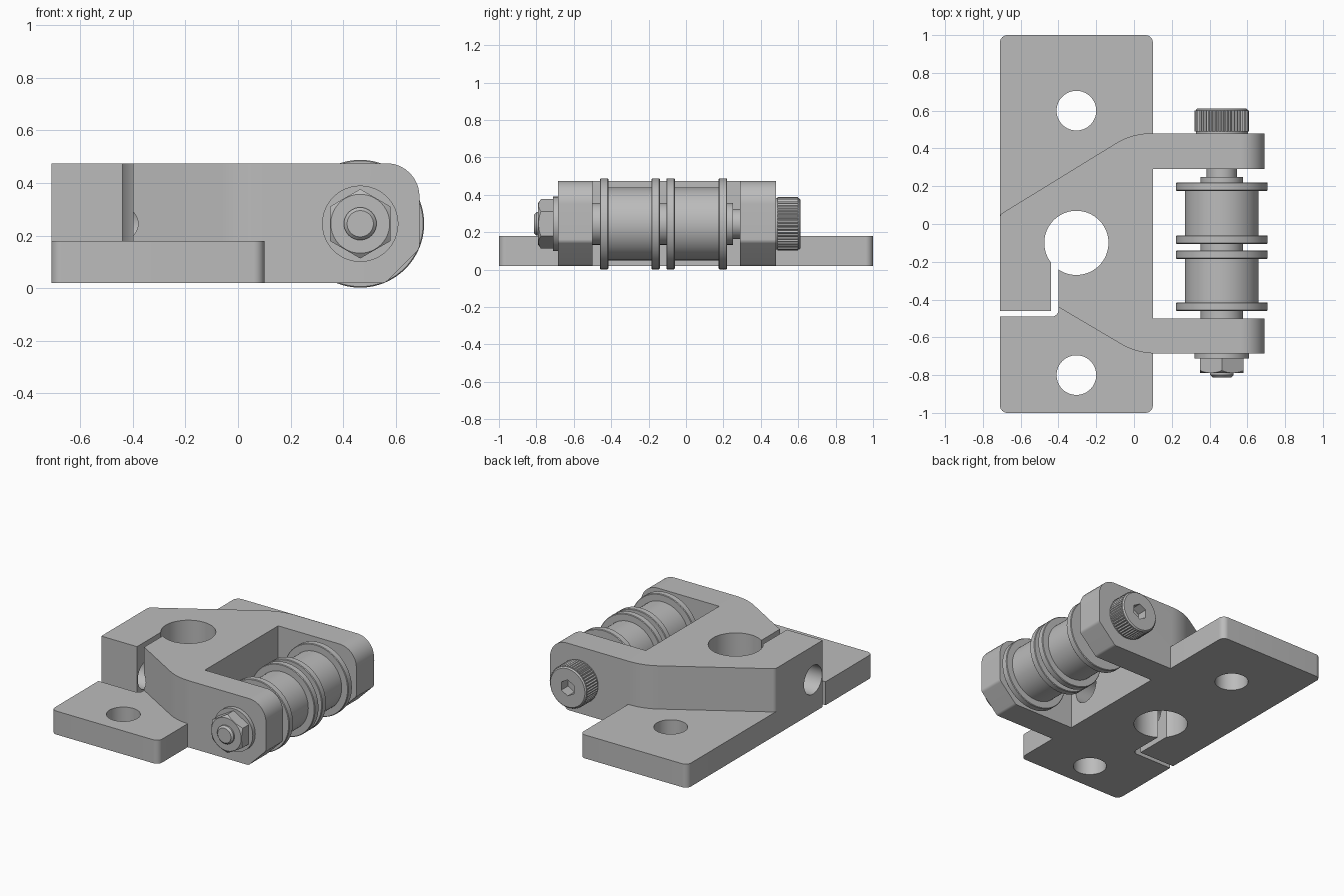
import bpy, bmesh, math
from mathutils import Vector

if "Cube" in bpy.data.objects:
    bpy.data.objects.remove(bpy.data.objects["Cube"], do_unlink=True)

GREY = bpy.data.materials.new("machined_grey")
GREY.use_nodes = True
GREY.diffuse_color = (0.5, 0.5, 0.5, 1)
GREY.node_tree.nodes["Principled BSDF"].inputs["Base Color"].default_value = (0.5, 0.5, 0.5, 1)

AXLE_X, AXLE_Z = 0.465, 0.245
BOTTOM, TOP = 0.02, 0.475


def finish(name, bm):
    bmesh.ops.recalc_face_normals(bm, faces=bm.faces)
    mesh = bpy.data.meshes.new(name)
    bm.to_mesh(mesh)
    bm.free()
    mesh.materials.append(GREY)
    obj = bpy.data.objects.new(name, mesh)
    bpy.context.collection.objects.link(obj)
    return obj


def rounded(points):
    """Outline from (u, v) or (u, v, radius) corners."""
    out = []
    for i, corner in enumerate(points):
        p = Vector(corner[:2])
        if len(corner) == 2:
            out.append(p)
            continue
        a = (Vector(points[i - 1][:2]) - p).normalized()
        b = (Vector(points[(i + 1) % len(points)][:2]) - p).normalized()
        half = a.angle(b) / 2
        r = corner[2]
        centre = p + (a + b).normalized() * r / math.sin(half)
        start = p + a * r / math.tan(half) - centre
        end = p + b * r / math.tan(half) - centre
        steps = 10
        for k in range(steps + 1):
            t = k / steps
            out.append(centre + (start * (1 - t) + end * t).normalized() * r)
    return out


def circle(u, v, r, n=64):
    return [(u + r * math.sin(math.tau * k / n), v + r * math.cos(math.tau * k / n)) for k in range(n)]


def prism(name, outline, lo, hi, axis="z"):
    """Extrude an outline along the given axis."""
    place = {"x": lambda u, v, w: (w, u, v),
             "y": lambda u, v, w: (u, w, v),
             "z": lambda u, v, w: (u, v, w)}[axis]
    bm = bmesh.new()
    rings = [[bm.verts.new(place(u, v, w)) for u, v in outline] for w in (lo, hi)]
    n = len(outline)
    for ring in rings:
        bm.faces.new(ring)
    for i in range(n):
        j = (i + 1) % n
        bm.faces.new((rings[0][i], rings[0][j], rings[1][j], rings[1][i]))
    return finish(name, bm)


def turned(name, profile, n=64):
    """Solid of revolution around the axle from (y, radius) points."""
    bm = bmesh.new()
    rings = [[bm.verts.new((x, y, z)) for x, z in circle(AXLE_X, AXLE_Z, r, n)] for y, r in profile]
    bm.faces.new(rings[0])
    bm.faces.new(rings[-1])
    for a, b in zip(rings, rings[1:]):
        for i in range(n):
            j = (i + 1) % n
            bm.faces.new((a[i], a[j], b[j], b[i]))
    return finish(name, bm)


def combine(obj, tool, operation):
    mod = obj.modifiers.new("combine", "BOOLEAN")
    mod.operation = operation
    mod.solver = "EXACT"
    mod.object = tool
    bpy.context.view_layer.objects.active = obj
    bpy.ops.object.modifier_apply(modifier=mod.name)
    bpy.data.objects.remove(tool, do_unlink=True)


def smooth(obj):
    bpy.ops.object.select_all(action="DESELECT")
    obj.select_set(True)
    bpy.context.view_layer.objects.active = obj
    bpy.ops.object.shade_smooth_by_angle(angle=math.radians(25))


# Bracket: forked body joined to the mounting plate, trimmed to the side profile
bracket = prism("bracket", rounded([
    (-0.71, 0.05, 0.03), (-0.71, -0.46), (-0.42, -0.46), (-0.40, -0.44),
    (0.015, -0.685, 0.35), (0.8, -0.685), (0.8, -0.50), (0.10, -0.50),
    (0.10, 0.29), (0.8, 0.29), (0.8, 0.48), (-0.01, 0.48, 0.35)]), -0.1, 0.6)
plate = prism("plate", rounded([
    (-0.71, -1, 0.04), (0.10, -1, 0.04), (0.10, 1, 0.04), (-0.71, 1, 0.04)]), -0.1, 0.18)
combine(bracket, plate, "UNION")
side = prism("side_profile", rounded([
    (-0.9, BOTTOM), (0.56, BOTTOM, 0.03), (0.69, 0.15, 0.03),
    (0.69, TOP, 0.125), (-0.9, TOP)]), -1.2, 1.2, "y")
combine(bracket, side, "INTERSECT")

# Post bore, plate screw holes, clamp slit and cross hole
for y, r in ((-0.10, 0.17), (0.6, 0.105), (-0.8, 0.105)):
    combine(bracket, prism("bore", circle(-0.305, y, r), -0.2, 0.7), "DIFFERENCE")
slit = prism("slit", rounded([
    (-0.8, -0.49), (-0.40, -0.49, 0.035), (-0.40, -0.2), (-0.44, -0.2),
    (-0.44, -0.46), (-0.8, -0.46)]), -0.2, 0.7)
combine(bracket, slit, "DIFFERENCE")
combine(bracket, prism("cross_hole", circle(-0.355, 0.245, 0.097), -0.9, 0.3, "x"), "DIFFERENCE")
smooth(bracket)

# Two flanged rollers
for name, start in (("front_roller", -0.46), ("rear_roller", -0.185 + 0.002 + 0.078)):
    rim, drum, wide, length, c = 0.243, 0.195, 0.045, 0.325, 0.004
    if name == "front_roller":
        length = 0.32
    end = start + length
    smooth(turned(name, [
        (start, rim - c), (start + c, rim), (start + wide - c, rim), (start + wide, rim - c),
        (start + wide, drum), (end - wide, drum),
        (end - wide, rim - c), (end - wide + c, rim), (end - c, rim), (end, rim - c)]))

# Axle, spacers and washer
for name, lo, hi, r in (("axle", -0.70, 0.50, 0.08),
                        ("front_spacer", -0.50, -0.455, 0.112),
                        ("middle_spacer", -0.145, -0.10, 0.112),
                        ("rear_spacer", 0.215, 0.25, 0.112),
                        ("washer", -0.712, -0.68, 0.145)):
    smooth(turned(name, [(lo, r), (hi, r)]))

# Threaded tip with stepped end
smooth(turned("bolt_tip", [(-0.812, 0.05), (-0.80, 0.062), (-0.70, 0.062)]))

# Hex nut with chamfered corners
nut = prism("nut", circle(AXLE_X, AXLE_Z, 0.132, 6), -0.79, -0.71, "y")
cone = turned("nut_chamfer", [(-0.795, 0.105), (-0.77, 0.14), (-0.70, 0.14)])
combine(nut, cone, "INTERSECT")
smooth(nut)

# Knurled cap screw head with a hex socket
teeth = 48
knurl = []
for k in range(teeth * 2):
    r = 0.144 if k % 2 else 0.137
    a = math.pi * k / teeth
    knurl.append((AXLE_X + r * math.cos(a), AXLE_Z + r * math.sin(a)))
ring = prism("head_knurl", knurl, 0.49, 0.60, "y")
core = turned("screw_head", [(0.478, 0.138), (0.604, 0.138), (0.612, 0.13)])
for part in (ring, core):
    socket = prism("socket", circle(AXLE_X, AXLE_Z, 0.055, 6), 0.54, 0.7, "y")
    combine(part, socket, "DIFFERENCE")
smooth(core)
